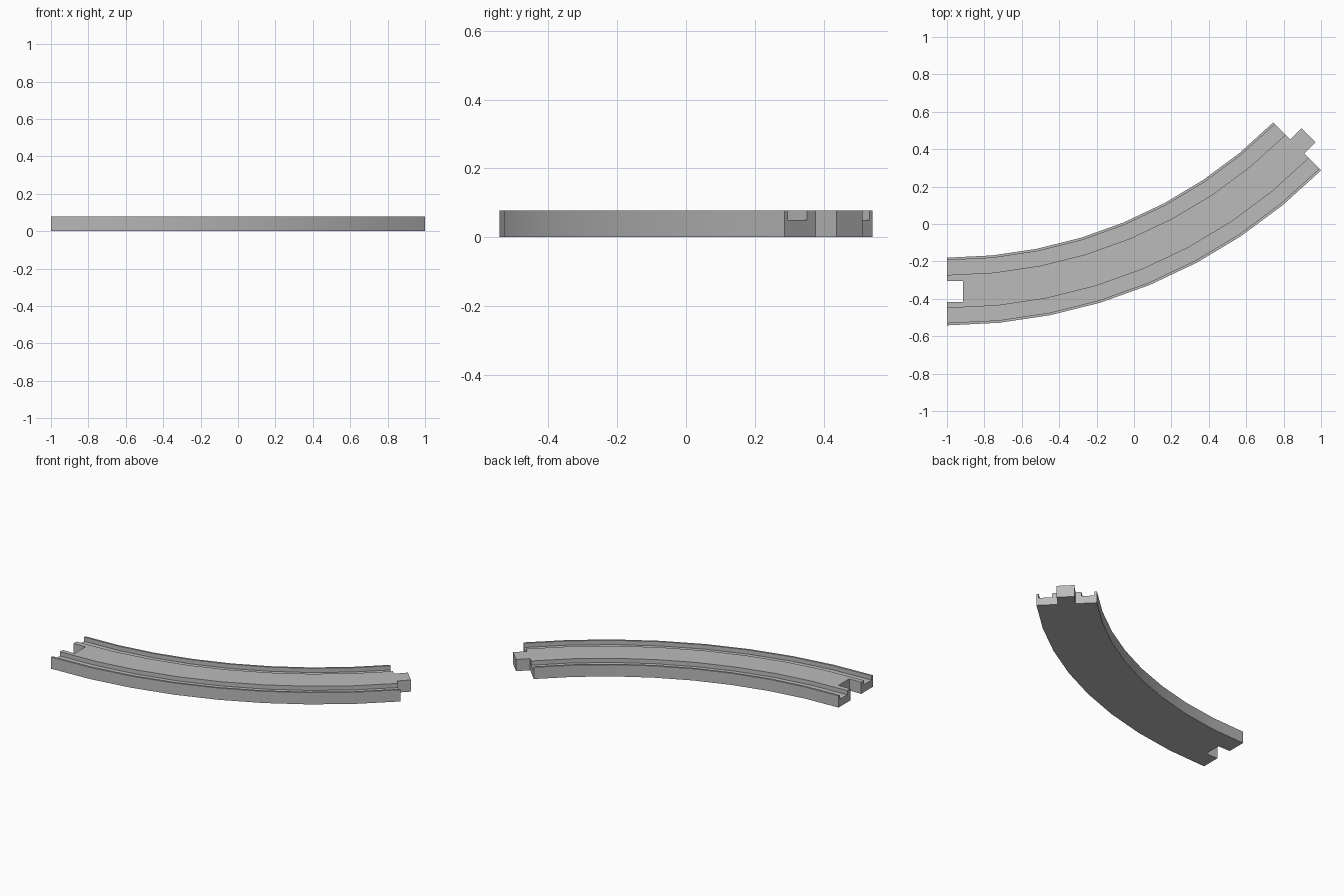
import bpy, bmesh, math
from mathutils import Matrix

if "Cube" in bpy.data.objects:
    bpy.data.objects.remove(bpy.data.objects["Cube"])

R_OUT, WIDTH, HEIGHT = 2.828, 0.362, 0.078
FLOOR, LIP, GROOVE = 0.05, 0.0135, 0.079
CX, CY = -1.0, 2.286            # centre of the bend
SWEEP, STEPS = math.radians(45), 8
R_MID = R_OUT - WIDTH / 2

grey = bpy.data.materials.new("track grey")
grey.diffuse_color = (0.5, 0.5, 0.5, 1)
grey.use_nodes = True
grey.node_tree.nodes["Principled BSDF"].inputs["Base Color"].default_value = grey.diffuse_color


def make(name, bm):
    bmesh.ops.recalc_face_normals(bm, faces=bm.faces)
    mesh = bpy.data.meshes.new(name)
    bm.to_mesh(mesh)
    bm.free()
    mesh.materials.append(grey)
    ob = bpy.data.objects.new(name, mesh)
    bpy.context.collection.objects.link(ob)
    return ob


def block(name, along, width, z0, z1, angle):
    """Box at the mid radius, spanning 'along' on the tangent at the given angle."""
    bm = bmesh.new()
    bmesh.ops.create_cube(bm, size=1)
    place = (Matrix.Translation((CX, CY, 0)) @ Matrix.Rotation(angle, 4, 'Z')
             @ Matrix.Translation((sum(along) / 2, -R_MID, (z0 + z1) / 2))
             @ Matrix.Diagonal((along[1] - along[0], width, z1 - z0, 1)))
    bmesh.ops.transform(bm, matrix=place, verts=bm.verts)
    return make(name, bm)


# Track body: grooved cross-section swept round the bend
half = [(0, HEIGHT), (LIP, HEIGHT), (LIP, FLOOR),
        (LIP + GROOVE, FLOOR), (LIP + GROOVE, HEIGHT)]
profile = ([(0, 0)] + half + [(WIDTH - d, z) for d, z in reversed(half)]
           + [(WIDTH, 0)])
bm = bmesh.new()
rings = []
for i in range(STEPS + 1):
    a = SWEEP * i / STEPS
    rings.append([bm.verts.new((CX + (R_OUT - d) * math.sin(a),
                                CY - (R_OUT - d) * math.cos(a), z))
                  for d, z in profile])
n = len(profile)
for r0, r1 in zip(rings, rings[1:]):
    for j in range(n):
        k = (j + 1) % n
        bm.faces.new((r0[j], r0[k], r1[k], r1[j]))
bm.faces.new(rings[0])
bm.faces.new(rings[-1])
track = make("curved_track", bm)

# Connector: slot at one end, matching tab at the other
slot = block("slot_cutter", (-0.1, 0.087), 0.114, -0.1, 0.2, 0)
tab = block("connector_tab", (-0.04, 0.086), 0.106, 0, HEIGHT, SWEEP)
bpy.context.view_layer.objects.active = track
track.select_set(True)
for helper, op in ((slot, 'DIFFERENCE'), (tab, 'UNION')):
    mod = track.modifiers.new(helper.name, 'BOOLEAN')
    mod.operation, mod.solver, mod.object = op, 'EXACT', helper
    bpy.ops.object.modifier_apply(modifier=mod.name)
    bpy.data.objects.remove(helper)

bpy.ops.object.shade_smooth_by_angle(angle=math.radians(30))
